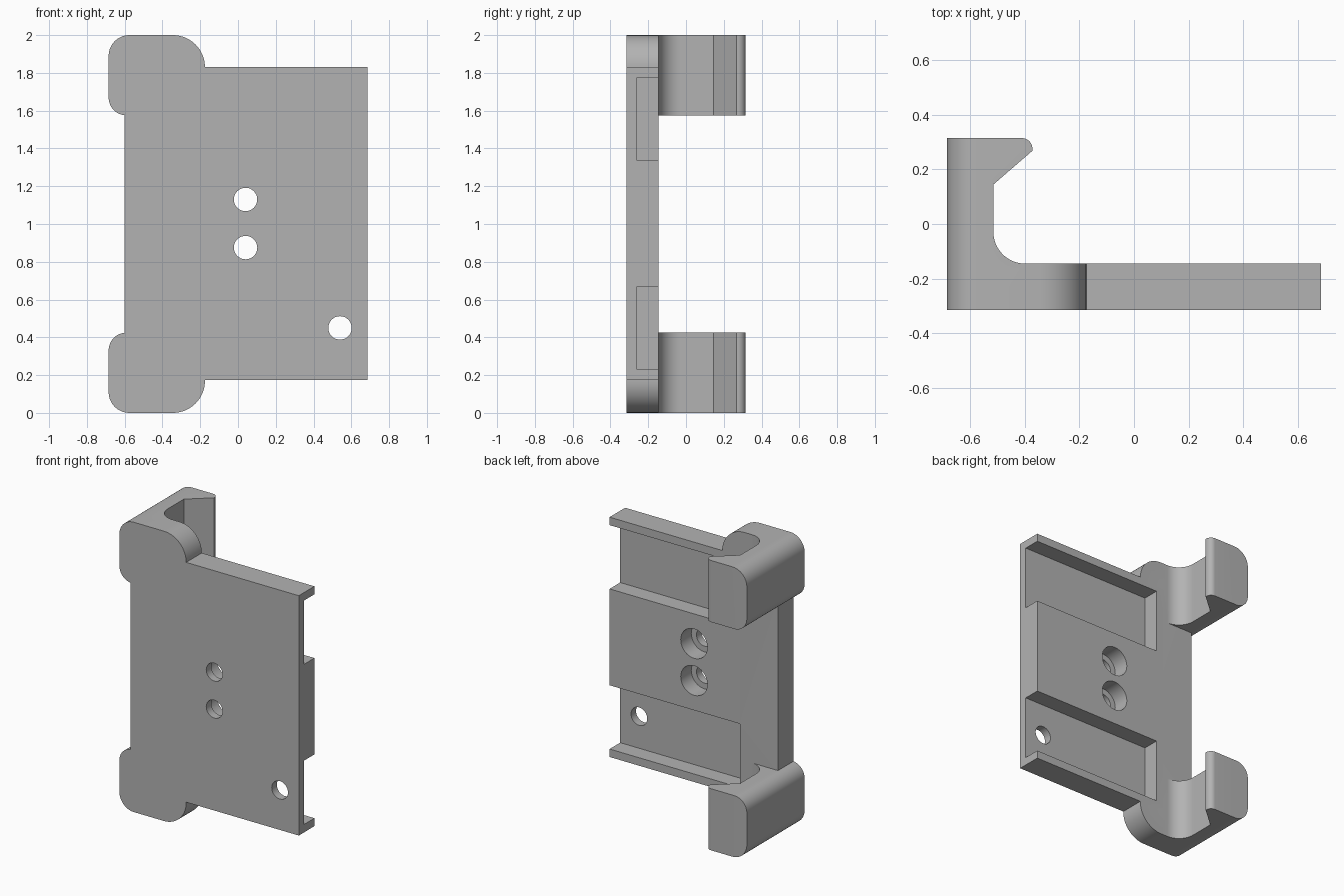
import bpy, bmesh, math
from mathutils import Matrix, Vector

cube = bpy.data.objects.get("Cube")
if cube:
    bpy.data.objects.remove(cube, do_unlink=True)

grey = bpy.data.materials.new("mid grey")
grey.use_nodes = True
grey.diffuse_color = (0.45, 0.45, 0.45, 1)
grey.node_tree.nodes["Principled BSDF"].inputs["Base Color"].default_value = (0.45, 0.45, 0.45, 1)

FRONT, BACK = -0.315, -0.145
FLOOR = -0.26


def arc(cx, cy, r, start, end, steps=12):
    angles = [math.radians(start + (end - start) * i / steps) for i in range(steps + 1)]
    return [(cx + r * math.cos(a), cy + r * math.sin(a)) for a in angles]


def prism(name, outline, axis, low, high):
    """Extrude a 2D outline: (x, z) along y, or (x, y) along z."""
    place = (lambda p, d: (p[0], d, p[1])) if axis == "y" else (lambda p, d: (p[0], p[1], d))
    bm = bmesh.new()
    face = bm.faces.new([bm.verts.new(place(p, low)) for p in outline])
    new = bmesh.ops.extrude_face_region(bm, geom=[face])["geom"]
    shift = Vector(place((0, 0), high - low))
    bmesh.ops.translate(bm, vec=shift, verts=[v for v in new if isinstance(v, bmesh.types.BMVert)])
    bmesh.ops.recalc_face_normals(bm, faces=bm.faces)
    mesh = bpy.data.meshes.new(name)
    bm.to_mesh(mesh)
    bm.free()
    mesh.materials.append(grey)
    obj = bpy.data.objects.new(name, mesh)
    bpy.context.collection.objects.link(obj)
    return obj


def combine(target, tool, operation):
    mod = target.modifiers.new(operation.lower(), "BOOLEAN")
    mod.operation, mod.solver, mod.object = operation, "EXACT", tool
    bpy.context.view_layer.objects.active = target
    bpy.ops.object.modifier_apply(modifier=mod.name)
    bpy.data.objects.remove(tool, do_unlink=True)


def rect(x0, z0, x1, z1):
    return [(x0, z0), (x1, z0), (x1, z1), (x0, z1)]


def clip(name):
    # Hooked arm seen from above, trimmed by the rounded tab seen from the front
    hook = [(-0.685, FRONT), (-0.175, FRONT), (-0.175, BACK)]
    hook += arc(-0.4, -0.03, 0.115, 270, 180)
    hook += [(-0.515, 0.145)]
    hook += arc(-0.412, 0.275, 0.04, -10, 90)
    hook += [(-0.685, 0.315)]
    tab = [(-0.175, 1.575)] + arc(-0.345, 1.83, 0.17, 0, 90, 16)
    tab += arc(-0.575, 1.89, 0.11, 90, 180) + arc(-0.59, 1.67, 0.095, 180, 270)
    obj = prism(name, hook, "z", 1.5, 2.1)
    combine(obj, prism("tab_cutter", tab, "y", -0.5, 0.5), "INTERSECT")
    return obj


# Back plate with the two clips
bracket = prism("mounting_bracket", rect(-0.6, 0.175, 0.685, 1.83), "y", FRONT, BACK)
combine(bracket, clip("upper_clip"), "UNION")
lower = clip("lower_clip")
lower.data.transform(Matrix.Translation((0, 0, 2)) @ Matrix.Scale(-1, 4, (0, 0, 1)))
lower.data.flip_normals()
combine(bracket, lower, "UNION")

# Recesses in the back, open at the free edge
for z in (0.23, 1.335):
    combine(bracket, prism("recess_cutter", rect(-0.31, z, 0.8, z + 0.44), "y", FLOOR, -0.1), "DIFFERENCE")

# Screw holes, the middle pair counterbored from the back
for x, z, bored in ((0.04, 1.13, True), (0.04, 0.875, True), (0.54, 0.45, False)):
    combine(bracket, prism("hole_cutter", arc(x, z, 0.062, 0, 348.75, 31), "y", -0.5, 0), "DIFFERENCE")
    if bored:
        combine(bracket, prism("bore_cutter", arc(x, z, 0.102, 0, 348.75, 31), "y", FLOOR, 0), "DIFFERENCE")

bpy.ops.object.select_all(action="DESELECT")
bracket.select_set(True)
bpy.context.view_layer.objects.active = bracket
bpy.ops.object.shade_smooth_by_angle(angle=math.radians(30))
